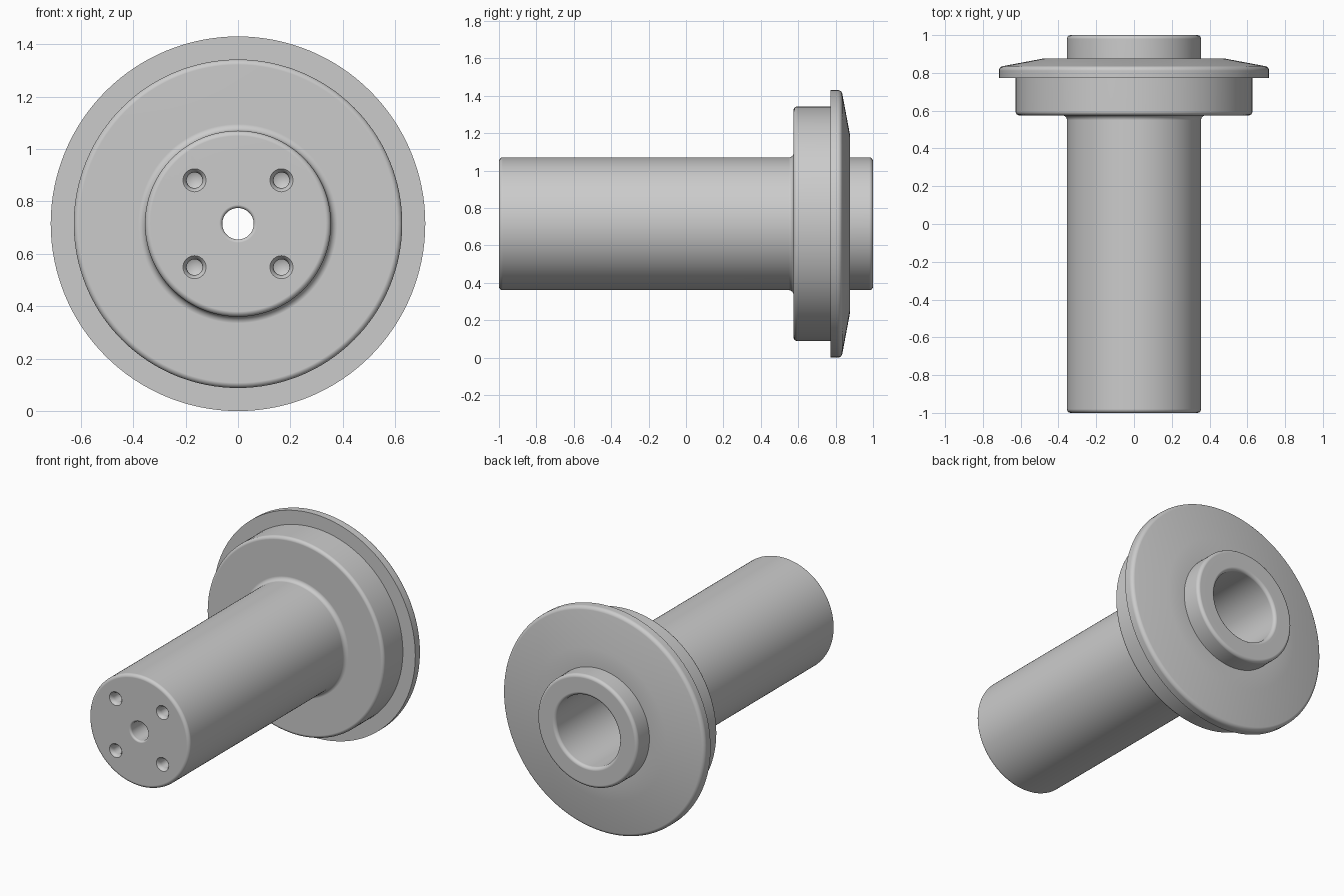
import bpy, bmesh
from math import pi, sin, tan, radians
from mathutils import Vector

cube = bpy.data.objects.get("Cube")
if cube:
    bpy.data.objects.remove(cube)

CENTRE_Z = 0.715

grey = bpy.data.materials.new("machined grey")
grey.use_nodes = True
colour = (0.6, 0.6, 0.6, 1)
grey.diffuse_color = colour
grey.node_tree.nodes["Principled BSDF"].inputs["Base Color"].default_value = colour


def round_corners(profile, steps=6):
    """Replace each (radius, y, fillet) corner of a closed profile by an arc."""
    points = []
    for i, (r, y, fillet) in enumerate(profile):
        p = Vector((r, y))
        if not fillet:
            points.append(p)
            continue
        a = (Vector(profile[i - 1][:2]) - p).normalized()
        b = (Vector(profile[(i + 1) % len(profile)][:2]) - p).normalized()
        half = a.angle(b) / 2
        centre = p + (a + b).normalized() * fillet / sin(half)
        start = p + a * fillet / tan(half) - centre
        end = p + b * fillet / tan(half) - centre
        points += [centre + start.lerp(end, k / steps).normalized() * fillet
                   for k in range(steps + 1)]
    return points


def lathe(name, points, segments, closed, location):
    """Revolve (radius, y) points about the y axis."""
    bm = bmesh.new()
    verts = [bm.verts.new((r, y, 0)) for r, y in points]
    loop = verts + verts[:1] if closed else verts
    edges = [bm.edges.new(pair) for pair in zip(loop, loop[1:])]
    bmesh.ops.spin(bm, geom=verts + edges, cent=(0, 0, 0), axis=(0, 1, 0),
                   angle=2 * pi, steps=segments, use_merge=True)
    bmesh.ops.remove_doubles(bm, verts=bm.verts, dist=1e-5)
    bmesh.ops.recalc_face_normals(bm, faces=bm.faces)
    mesh = bpy.data.meshes.new(name)
    bm.to_mesh(mesh)
    bm.free()
    mesh.materials.append(grey)
    obj = bpy.data.objects.new(name, mesh)
    obj.location = location
    bpy.context.collection.objects.link(obj)
    return obj


# Hollow shaft with stepped flange: radius, y, fillet
profile = [
    (0.06, -1, 0.012), (0.355, -1, 0.02),            # front end
    (0.355, 0.575, 0.025), (0.627, 0.575, 0.02),     # shoulder disc
    (0.627, 0.772, 0), (0.715, 0.772, 0),            # flange front
    (0.715, 0.832, 0.025), (0.475, 0.877, 0),        # flange rim and taper
    (0.355, 0.877, 0), (0.355, 1, 0.02),             # rear hub
    (0.225, 1, 0.02), (0.225, -0.75, 0), (0.06, -0.75, 0),  # bore
]
shaft = lathe("flanged_shaft", round_corners(profile), 128, True, (0, 0, CENTRE_Z))

# Four blind bolt holes with countersunk mouths
hole = [(0, -1.05), (0.044, -1.05), (0.044, -1.0), (0.036, -0.992),
        (0.03, -0.975), (0.03, -0.88), (0, -0.865)]
cutters = [lathe("bolt_hole_cutter", hole, 32, False, (x, 0, CENTRE_Z + z))
           for x in (-0.166, 0.166) for z in (-0.166, 0.166)]
bpy.context.view_layer.objects.active = shaft
shaft.select_set(True)
for cutter in cutters:
    cutter.hide_render = True
    mod = shaft.modifiers.new("bolt hole", 'BOOLEAN')
    mod.operation = 'DIFFERENCE'
    mod.solver = 'EXACT'
    mod.object = cutter
    bpy.ops.object.modifier_apply(modifier=mod.name)
    bpy.data.objects.remove(cutter)

# Smooth curved faces, keep flats flat
bpy.ops.object.shade_smooth_by_angle(angle=radians(30))
weighted = shaft.modifiers.new("weighted normals", 'WEIGHTED_NORMAL')
weighted.keep_sharp = True
